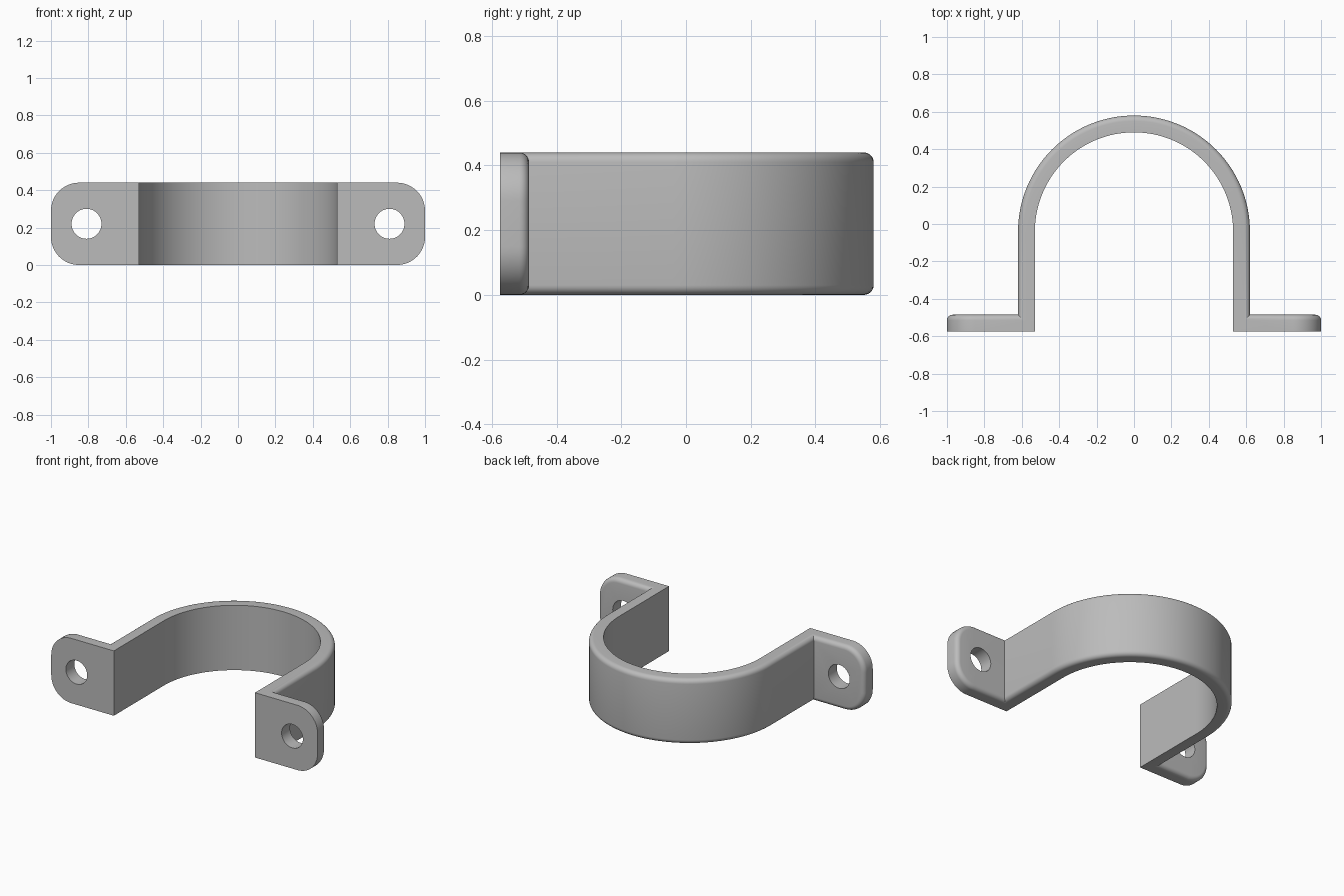
import bpy, bmesh
from math import sin, cos, pi

if "Cube" in bpy.data.objects:
    bpy.data.objects.remove(bpy.data.objects["Cube"])

HEIGHT, INNER, WALL, FILLET = 0.44, 0.53, 0.09, 0.03
FRONT, BACK, ARC_Y = -0.575, -0.485, -0.04
CORNER, HOLE_X, HOLE_R = 0.15, 0.81, 0.08

steel = bpy.data.materials.new("plain grey steel")
steel.use_nodes = True
colour = (0.5, 0.5, 0.5, 1)
steel.diffuse_color = colour
steel.node_tree.nodes["Principled BSDF"].inputs["Base Color"].default_value = colour


def arc(cx, cy, r, start, end, steps):
    angles = [start + (end - start) * i / steps for i in range(steps + 1)]
    return [(cx + r * cos(a), cy + r * sin(a)) for a in angles]


def loft(name, rings):
    """Join matching closed rings into a capped solid."""
    bm = bmesh.new()
    loops = [[bm.verts.new(p) for p in ring] for ring in rings]
    n = len(loops[0])
    for a, b in zip(loops, loops[1:]):
        for i in range(n):
            j = (i + 1) % n
            bm.faces.new((a[i], a[j], b[j], b[i]))
    bm.faces.new(loops[0])
    bm.faces.new(loops[-1])
    bmesh.ops.recalc_face_normals(bm, faces=bm.faces)
    mesh = bpy.data.meshes.new(name)
    bm.to_mesh(mesh)
    bm.free()
    mesh.materials.append(steel)
    obj = bpy.data.objects.new(name, mesh)
    bpy.context.collection.objects.link(obj)
    return obj


def combine(target, tool, operation):
    """Apply a boolean and discard the tool object."""
    bpy.context.view_layer.objects.active = target
    mod = target.modifiers.new(operation, 'BOOLEAN')
    mod.object, mod.operation, mod.solver = tool, operation, 'EXACT'
    bpy.ops.object.modifier_apply(modifier=mod.name)
    bpy.data.objects.remove(tool)


# Strap: wall section with filleted outer edges, swept round the arch
outer = WALL - FILLET
section = [(0, 0)] + arc(outer, FILLET, FILLET, -pi / 2, 0, 6)
section += arc(outer, HEIGHT - FILLET, FILLET, 0, pi / 2, 6) + [(0, HEIGHT)]
strap_end = BACK - FILLET
path = [(0, strap_end)] + [(pi * i / 64, ARC_Y) for i in range(65)] + [(pi, strap_end)]
clamp = loft("pipe_clamp", [
    [((INNER + d) * cos(a), y + (INNER + d) * sin(a), z) for d, z in section]
    for a, y in path])


def tab_outline(side, y, inset):
    r = CORNER - inset
    pts = [(INNER, inset)] + arc(1 - CORNER, CORNER, r, -pi / 2, 0, 12)
    pts += arc(1 - CORNER, HEIGHT - CORNER, r, 0, pi / 2, 12) + [(INNER, HEIGHT - inset)]
    return [(side * x, y, z) for x, z in pts]


# Mounting tabs: rounded plates with a filleted back rim and a screw hole
for side in (1, -1):
    rings = [tab_outline(side, FRONT, 0)]
    for depth, rise in arc(0, 0, FILLET, 0, pi / 2, 6):
        rings.append(tab_outline(side, BACK - FILLET + rise, FILLET - depth))
    tab = loft("mounting_tab", rings)
    drill = loft("screw_hole_cutter", [
        [(x, y, z) for x, z in arc(side * HOLE_X, HEIGHT / 2, HOLE_R, 0, 2 * pi, 48)[:-1]]
        for y in (FRONT - 0.1, BACK + 0.1)])
    combine(tab, drill, 'DIFFERENCE')
    combine(clamp, tab, 'UNION')

# Smooth curved surfaces, crisp edges
bpy.ops.object.select_all(action='DESELECT')
clamp.select_set(True)
bpy.context.view_layer.objects.active = clamp
bpy.ops.object.shade_smooth_by_angle(angle=pi / 6)
